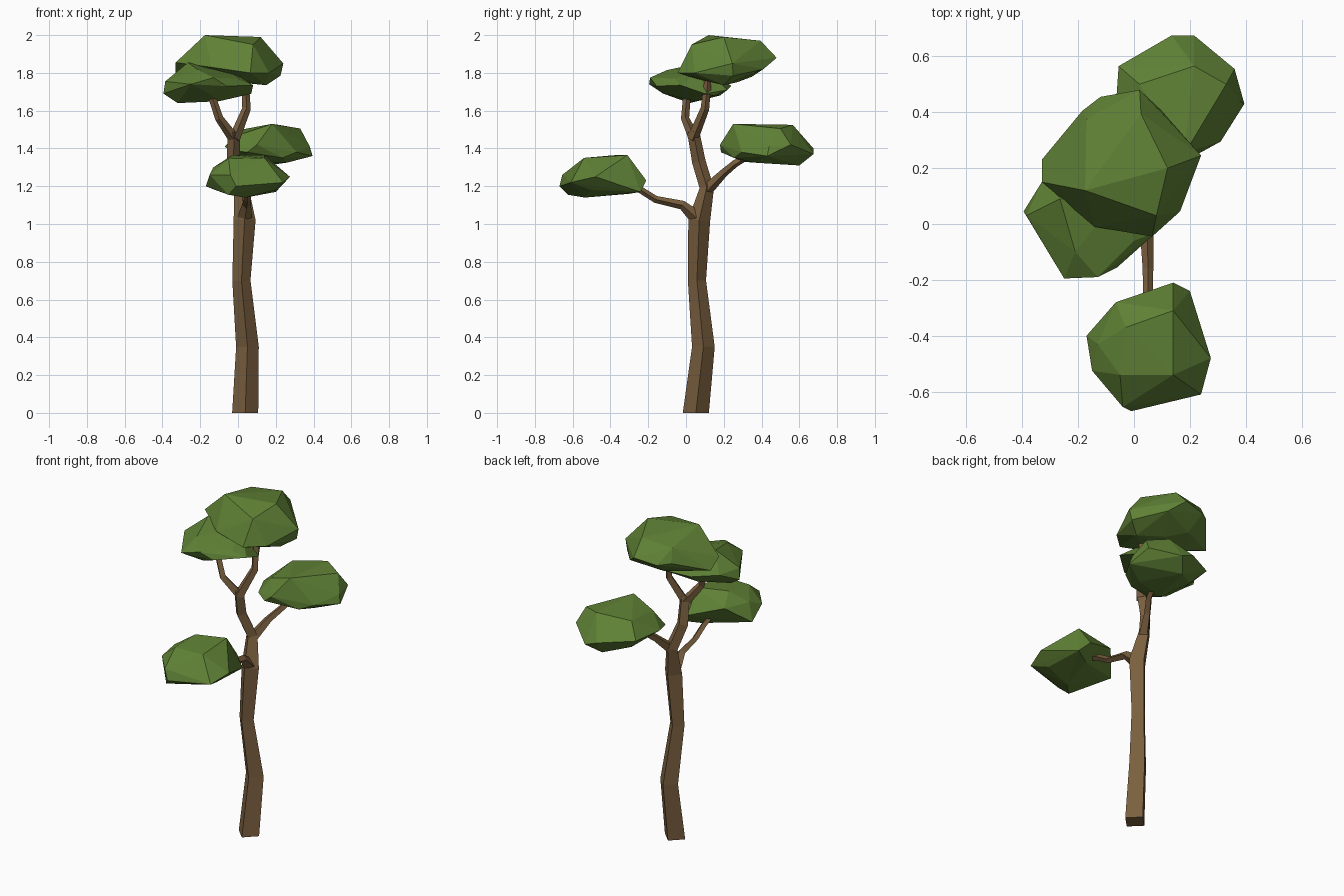
import bpy, bmesh, math
from mathutils import Vector


def material(name, rgb):
    m = bpy.data.materials.new(name)
    m.diffuse_color = (*rgb, 1)
    return m


BARK = material("bark brown", (0.195, 0.115, 0.05))
LEAF = material("leaf green", (0.115, 0.22, 0.036))


def finish(bm, name, mat):
    bmesh.ops.recalc_face_normals(bm, faces=bm.faces[:])
    me = bpy.data.meshes.new(name)
    bm.to_mesh(me)
    bm.free()
    me.materials.append(mat)
    ob = bpy.data.objects.new(name, me)
    bpy.context.collection.objects.link(ob)


def limb(name, path):
    """Four-sided tapering limb through (x, y, z, radius) stations."""
    bm = bmesh.new()
    pts = [Vector(p[:3]) for p in path]
    rings = []
    for i, p in enumerate(pts):
        t = (pts[min(i + 1, len(pts) - 1)] - pts[max(i - 1, 0)]).normalized()
        if p.z == 0:
            t = Vector((0, 0, 1))
        q = Vector((0, 0, 1)).rotation_difference(t)
        r = path[i][3]
        rings.append([bm.verts.new(p + q @ Vector((r * math.cos(k * math.pi / 2),
                                                  r * math.sin(k * math.pi / 2), 0)))
                      for k in range(4)])
    for a, b in zip(rings, rings[1:]):
        for k in range(4):
            bm.faces.new((a[k], a[(k + 1) % 4], b[(k + 1) % 4], b[k]))
    bm.faces.new(rings[0])
    bm.faces.new(rings[-1])
    finish(bm, name, BARK)


def canopy(name, rim, top, bottom):
    """Faceted leaf clump: the hull of its rim, top and bottom corners."""
    bm = bmesh.new()
    for p in rim + top + bottom:
        bm.verts.new(p)
    res = bmesh.ops.convex_hull(bm, input=bm.verts[:])
    loose = [v for v in bm.verts if not v.link_faces]
    bmesh.ops.delete(bm, geom=loose, context='VERTS')
    finish(bm, name, LEAF)


# Trunk and branches
limb("trunk", [(.038, .052, 0, .069), (.05, .092, .35, .06), (.018, .058, .7, .048),
               (.035, .07, 1.02, .058), (.018, .11, 1.19, .038),
               (-.025, .068, 1.33, .036), (-.02, .038, 1.49, .032)])
limb("front_branch", [(.035, .06, 1.03, .04), (.045, -.02, 1.10, .024),
                      (.05, -.16, 1.13, .019), (.05, -.24, 1.18, .018),
                      (.05, -.36, 1.23, .015)])
limb("back_branch", [(.018, .10, 1.17, .034), (.07, .20, 1.27, .022),
                     (.11, .26, 1.32, .02), (.15, .38, 1.39, .016)])
limb("left_top_branch", [(-.02, .045, 1.45, .03), (-.10, -.005, 1.56, .022),
                         (-.14, .005, 1.68, .02), (-.15, .02, 1.74, .016)])
limb("right_top_branch", [(-.02, .035, 1.45, .03), (.045, .10, 1.61, .023),
                          (.04, .112, 1.72, .02), (.04, .12, 1.82, .016)])

# Leaf clumps
canopy("front_canopy",
       [(-.17, -.40, 1.20), (-.065, -.28, 1.30), (.14, -.21, 1.23), (.2, -.24, 1.17),
        (.275, -.48, 1.25), (.24, -.61, 1.22), (-.01, -.67, 1.20),
        (-.04, -.655, 1.26), (-.15, -.525, 1.26)],
       [(-.03, -.37, 1.365), (.14, -.31, 1.365), (.14, -.54, 1.35), (-.05, -.54, 1.345),
        (-.13, -.43, 1.30)],
       [(.04, -.535, 1.14), (-.12, -.45, 1.18), (.1, -.3, 1.16), (.2, -.5, 1.18),
        (-.05, -.625, 1.155)])
canopy("back_canopy",
       [(-.055, .565, 1.42), (.135, .675, 1.40), (.215, .675, 1.37), (.36, .555, 1.42),
        (.395, .43, 1.36), (.38, .44, 1.41), (.31, .295, 1.38), (.235, .255, 1.35),
        (.1, .18, 1.42), (.05, .185, 1.38), (-.03, .24, 1.39), (-.07, .35, 1.41)],
       [(.215, .565, 1.525), (.33, .50, 1.505), (.18, .25, 1.53), (.02, .5, 1.50),
        (.03, .28, 1.48)],
       [(.15, .6, 1.31), (.26, .36, 1.325), (.06, .3, 1.33), (.02, .5, 1.34)])
canopy("left_canopy",
       [(-.395, .045, 1.69), (-.385, .03, 1.755), (-.33, .15, 1.74), (-.25, -.195, 1.74),
        (-.13, -.19, 1.775), (-.06, -.155, 1.73), (.08, -.03, 1.735), (.07, .1, 1.69),
        (0, .22, 1.71), (-.2, .24, 1.73)],
       [(-.265, .09, 1.855), (-.05, .1, 1.82), (-.21, -.1, 1.815), (0, -.06, 1.77)],
       [(-.32, .02, 1.64), (-.1, .05, 1.65), (-.15, -.12, 1.69), (-.2, .18, 1.68),
        (.03, .15, 1.68)])
canopy("top_canopy",
       [(-.33, .15, 1.855), (-.33, .23, 1.80), (-.185, .405, 1.87), (-.12, .455, 1.86),
        (.02, .48, 1.88), (.095, .41, 1.82), (.24, .245, 1.85), (.225, .25, 1.785),
        (.165, .045, 1.80), (.065, -.045, 1.80), (-.14, -.01, 1.83)],
       [(-.175, .12, 2.0), (-.17, .375, 1.95), (.025, .395, 1.97), (.12, .2, 1.99),
        (.08, .03, 1.95)],
       [(.15, .2, 1.735), (0, .27, 1.75), (-.2, .2, 1.77), (-.03, .05, 1.77),
        (-.1, .35, 1.78)])
